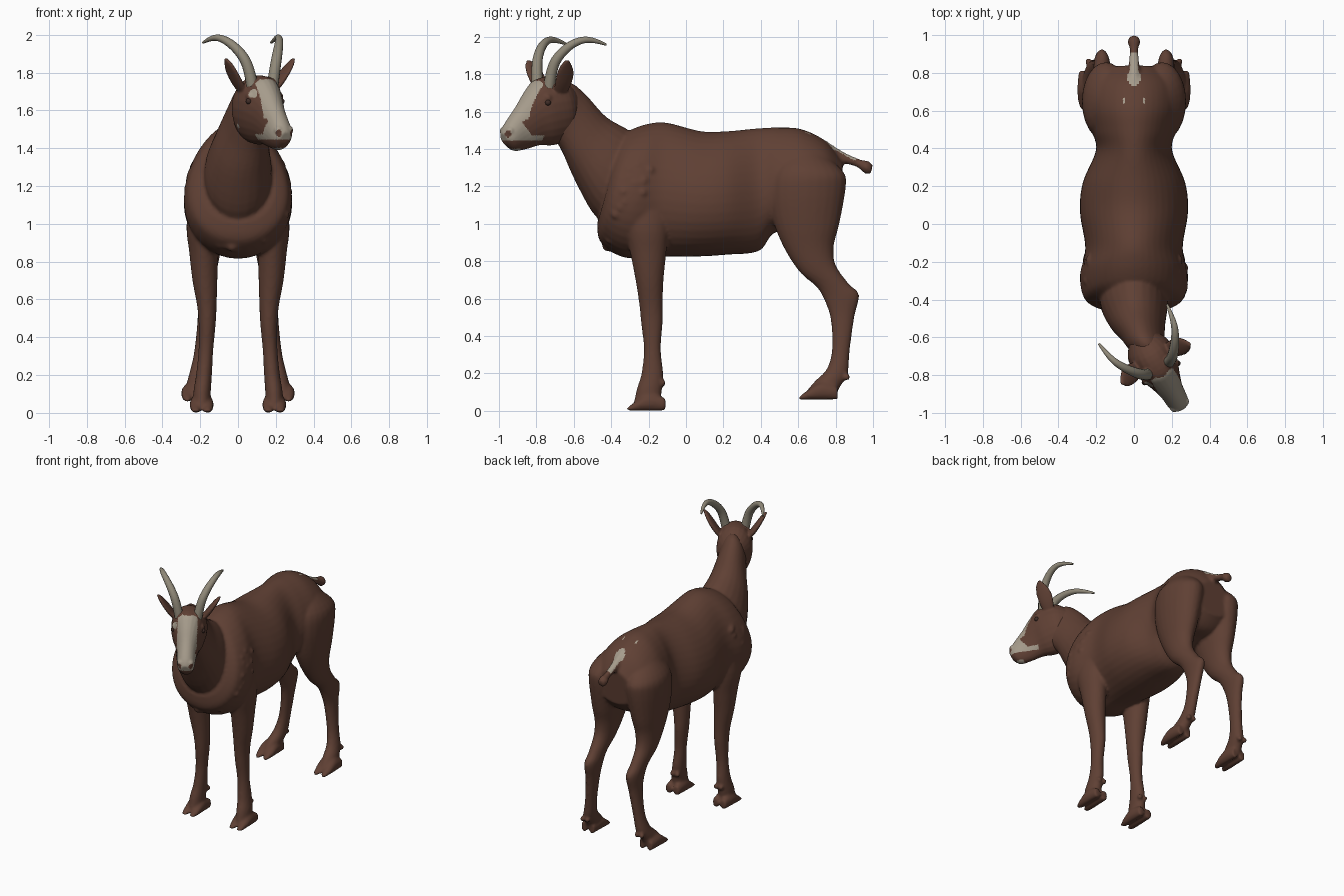
import bpy, bmesh, math, random
from mathutils import Vector, Matrix

random.seed(4)
if "Cube" in bpy.data.objects:
    bpy.data.objects.remove(bpy.data.objects["Cube"], do_unlink=True)


def material(name, rgb):
    m = bpy.data.materials.new(name)
    m.use_nodes = True
    m.diffuse_color = (*rgb, 1)
    m.node_tree.nodes["Principled BSDF"].inputs["Base Color"].default_value = (*rgb, 1)
    return m


brown = material("brown coat", (0.115, 0.051, 0.034))
cream = material("cream marking", (0.38, 0.33, 0.26))
horn_mat = material("horn", (0.28, 0.25, 0.19))
dark = material("dark brown eye", (0.05, 0.026, 0.02))
X = Vector((1, 0, 0))


def catmull(p, i, t):
    a, b, c, d = (p[min(max(i + k, 0), len(p) - 1)] for k in (-1, 0, 1, 2))
    return [0.5 * (2 * q + (r - o) * t + (2 * o - 5 * q + 4 * r - s) * t * t
                   + (3 * q - o - 3 * r + s) * t ** 3) for o, q, r, s in zip(a, b, c, d)]


def loft(bm, rings, side=X, egg=0.0, n=24, steps=4):
    """Skin oval rings, each (top xyz, bottom xyz, half width)."""
    rows = [catmull(rings, i, k / steps) for i in range(len(rings) - 1) for k in range(steps)]
    rows.append(list(rings[-1]))
    loops = []
    for r in rows:
        top, bottom, w = Vector(r[:3]), Vector(r[3:6]), r[6]
        mid, axis = (top + bottom) / 2, (top - bottom) / 2
        loop = []
        for j in range(n):
            a = math.tau * j / n
            wide = w * math.sin(a) * (1 - egg * math.cos(a))
            loop.append(bm.verts.new(mid + axis * math.cos(a) + side * wide))
        loops.append(loop)
    faces = [bm.faces.new((p[j], p[(j + 1) % n], q[(j + 1) % n], q[j]))
             for p, q in zip(loops, loops[1:]) for j in range(n)]
    faces += [bm.faces.new(loops[0]), bm.faces.new(loops[-1])]
    bmesh.ops.recalc_face_normals(bm, faces=faces)


def ball(bm, pos, r):
    bmesh.ops.create_icosphere(bm, subdivisions=2, radius=r, matrix=Matrix.Translation(pos))


def fuse(bm, name, voxel, smooth, rule):
    """Blend the overlapping parts into one skin, then colour faces by rule."""
    me = bpy.data.meshes.new(name)
    bm.to_mesh(me)
    bm.free()
    ob = bpy.data.objects.new(name, me)
    bpy.context.collection.objects.link(ob)
    mod = ob.modifiers.new("blend", 'REMESH')
    mod.mode, mod.voxel_size = 'VOXEL', voxel
    mod = ob.modifiers.new("relax", 'SMOOTH')
    mod.factor, mod.iterations = 0.5, smooth
    done = bpy.data.meshes.new_from_object(ob.evaluated_get(bpy.context.evaluated_depsgraph_get()))
    ob.modifiers.clear()
    ob.data = done
    done.materials.clear()
    done.materials.append(brown)
    done.materials.append(cream)
    for p in done.polygons:
        p.use_smooth = True
        p.material_index = int(rule(p.center, p.normal))


# Trunk: (top y, top z, bottom y, bottom z, half width)
bm = bmesh.new()
trunk = [(-.34, 1.47, -.475, 1.0, .2), (-.29, 1.505, -.455, .9, .262), (-.2, 1.535, -.33, .82, .283),
         (-.1, 1.54, -.15, .825, .255), (.08, 1.495, .05, .825, .283), (.22, 1.495, .22, .835, .268),
         (.38, 1.51, .39, .855, .2), (.5, 1.515, .47, .95, .215), (.62, 1.505, .62, .98, .24),
         (.75, 1.44, .74, 1.0, .225), (.84, 1.33, .82, 1.08, .14)]
loft(bm, [(0, a, b, 0, c, d, w) for a, b, c, d, w in trunk], egg=0.15, n=40, steps=6)

# Neck, turning a little to the left
loft(bm, [(0, -.22, 1.45, 0, -.41, .98, .16), (0, -.33, 1.515, 0, -.50, 1.06, .178),
          (.01, -.43, 1.575, .02, -.598, 1.24, .15), (.03, -.53, 1.685, .06, -.66, 1.38, .116),
          (.055, -.61, 1.752, .09, -.7, 1.45, .103), (.08, -.68, 1.75, .12, -.73, 1.5, .08)], egg=0.1)

# Shaggy fleece lumps round the chest
for k in range(110):
    a = random.uniform(-2, 2)
    back = random.uniform(0, .13)
    z = 1.19 - .31 * math.cos(a)
    x = .256 * math.sin(a) * (1 + .15 * math.cos(a))
    ball(bm, (x, -.425 + .28 * (z - .9) + back, z), random.uniform(.016, .032))

# Legs: (back y, back z, front y, front z, centre x, half width)
hind = [(.74, 1.37, .54, 1.39, .115, .07), (.84, 1.28, .46, 1.28, .145, .118),
        (.855, 1.2, .44, 1.15, .15, .125), (.82, 1.0, .47, 1.0, .16, .1),
        (.79, .88, .53, .86, .165, .077), (.80, .78, .61, .74, .17, .06),
        (.87, .68, .70, .66, .17, .047), (.925, .62, .745, .58, .17, .044),
        (.90, .5, .775, .48, .176, .038), (.875, .32, .78, .32, .196, .036),
        (.865, .2, .75, .22, .215, .042), (.825, .13, .69, .16, .228, .046),
        (.80, .08, .64, .1, .235, .046)]
fore = [(-.08, 1.25, -.40, 1.2, .17, .07), (-.09, 1.0, -.34, 1.0, .187, .085),
        (-.105, .85, -.30, .85, .182, .076), (-.12, .7, -.27, .7, .175, .066),
        (-.125, .57, -.25, .57, .165, .052), (-.125, .47, -.24, .47, .163, .045),
        (-.135, .33, -.225, .33, .17, .039), (-.122, .2, -.238, .2, .18, .042),
        (-.13, .1, -.262, .12, .19, .046), (-.14, .03, -.28, .04, .192, .046)]
toe = [(.81, .13, .06, .024), (.72, .15, .06, .032), (.65, .11, .06, .028), (.605, .075, .06, .016)]
for s in (-1, 1):
    for leg, x, dy, dz, claw in ((hind, .237, 0, 0, (.86, .18)), (fore, .192, -.92, -.06, (-.125, .15))):
        loft(bm, [(s * c, yb, zb, s * c, yf, zf, w) for yb, zb, yf, zf, c, w in leg])
        for t in (-1, 1):
            cx = s * x + t * .031
            loft(bm, [(cx, y + dy, zt + dz, cx, y + dy, zb + dz, w) for y, zt, zb, w in toe], n=14)
            ball(bm, (s * (x - .015) + t * .02, *claw), .018)

# Tail with a tuft
loft(bm, [(0, .74, 1.45, 0, .74, 1.37, .032), (0, .84, 1.385, 0, .82, 1.33, .03),
          (0, .93, 1.345, 0, .91, 1.305, .022), (0, .975, 1.335, 0, .955, 1.27, .034),
          (0, 1.0, 1.31, 0, .985, 1.265, .022)], n=14)


def rump_marking(c, n):
    patch = math.hypot(c.x, (c.y - .775) * .75) < .034
    stripe = abs(c.x) < .021 and .77 < c.y < .91
    flecks = abs(abs(c.x) - .055) < .006 and .635 < c.y < .67
    return n.z > .4 and (patch or stripe or flecks)


fuse(bm, "body_and_legs", .0105, 3, rump_marking)

# Head frame: distance back from the muzzle, sideways offset, height
FWD, SIDE = Vector((.5, -.866, 0)), Vector((.866, .5, 0))
MUZZLE = Vector((.24, -.955, 0))


def at(back, lat, z):
    return MUZZLE - FWD * back + SIDE * lat + Vector((0, 0, z))


def head_ring(tb, tz, bb, bz, w, lat=0):
    return (*at(tb, lat, tz), *at(bb, lat, bz), w)


bm = bmesh.new()
skull = [(-.035, 1.485, -.012, 1.425, .032), (-.015, 1.53, .04, 1.39, .056), (.06, 1.63, .12, 1.4, .066),
         (.12, 1.715, .2, 1.42, .088), (.185, 1.775, .28, 1.42, .114), (.3, 1.782, .37, 1.45, .118),
         (.4, 1.725, .41, 1.54, .075)]
loft(bm, [head_ring(*r) for r in skull], SIDE, egg=-.08)
ear = [(.275, 1.68, .03, .075, .022), (.272, 1.74, .048, .12, .024),
       (.265, 1.80, .052, .16, .02), (.255, 1.845, .036, .188, .015), (.25, 1.875, .01, .207, .009)]
for s in (-1, 1):
    loft(bm, [head_ring(b + h, z, b - h, z, w, s * l) for b, z, h, l, w in ear], SIDE, n=16)
    ball(bm, at(.2, s * .084, 1.672), .028)       # brow
    ball(bm, at(.225, s * .062, 1.75), .034)      # horn socket
    ball(bm, at(.0, s * .03, 1.495), .027)        # nostril


def face_marking(c, n):
    d = c - MUZZLE
    back, lat = -d.dot(FWD), d.dot(SIDE)
    blaze = n.dot(FWD) + n.z > .4 and 1.5 < c.z < 1.765 and abs(lat) < .067 and back < .185
    muzzle = back < .14 - (c.z - 1.44) * .8 and 1.445 < c.z < 1.56
    cheek = back < .19 and 1.445 < c.z < 1.475
    chin = c.z < 1.402 and .01 < back < .07
    spots = (c - at(.17, -.09, 1.69)).length < .026 or (c - at(.31, -.115, 1.51)).length < .022
    nostril = any((c - at(-.022, s * .042, 1.48)).length < .019 for s in (-1, 1))
    return (blaze or muzzle or cheek or chin or spots) and not nostril


fuse(bm, "head_and_ears", .0065, 3, face_marking)

# Horns sweep up, back and apart
path = [(.222, .062, 1.73, 1), (.225, .08, 1.83, .95), (.258, .115, 1.91, .85),
        (.325, .165, 1.975, .68), (.405, .198, 1.99, .5), (.49, .208, 1.958, .2)]
for s, label in ((1, "left"), (-1, "right")):
    cu = bpy.data.curves.new(label + "_horn", 'CURVE')
    cu.dimensions, cu.bevel_depth, cu.bevel_resolution = '3D', .031, 4
    cu.use_fill_caps = True
    sp = cu.splines.new('NURBS')
    sp.points.add(len(path) - 1)
    for p, (b, l, z, r) in zip(sp.points, path):
        p.co, p.radius = (*at(b, s * l, z), 1), r
    sp.use_endpoint_u, sp.order_u, sp.resolution_u = True, 3, 8
    cu.materials.append(horn_mat)
    bpy.context.collection.objects.link(bpy.data.objects.new(label + "_horn", cu))

    # Eye
    bpy.ops.mesh.primitive_uv_sphere_add(segments=16, ring_count=10, radius=.016,
                                         location=at(.193, s * .1, 1.648))
    eye = bpy.context.object
    eye.name = label + "_eye"
    eye.data.materials.append(dark)
    bpy.ops.object.shade_smooth()
